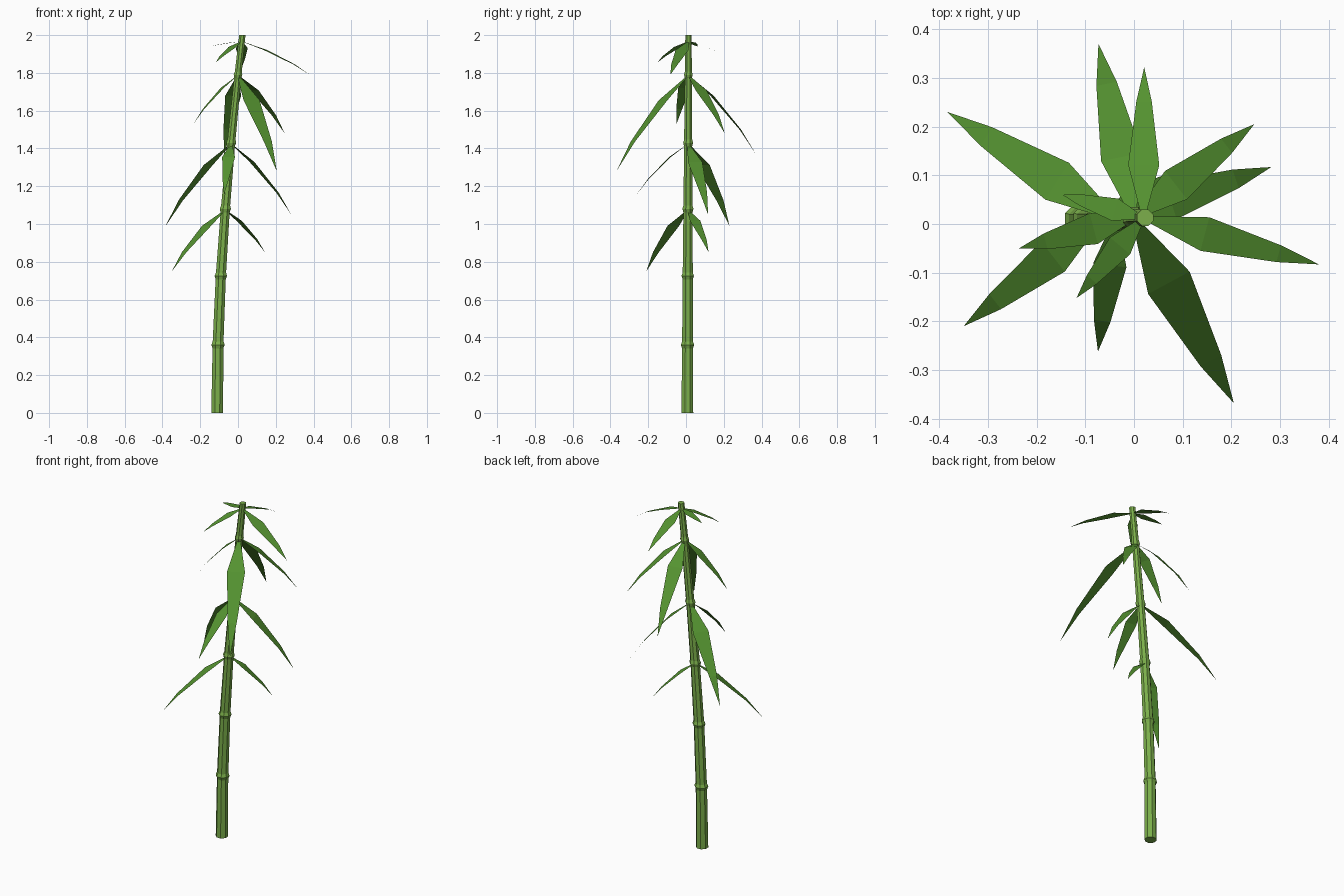
import bpy, math
from mathutils import Vector

if "Cube" in bpy.data.objects:
    bpy.data.objects.remove(bpy.data.objects["Cube"])


def material(name, rgb):
    m = bpy.data.materials.new(name)
    m.diffuse_color = (*rgb, 1)
    m.use_nodes = True
    m.node_tree.nodes["Principled BSDF"].inputs["Base Color"].default_value = m.diffuse_color
    return m


def add_object(name, verts, faces, mat):
    mesh = bpy.data.meshes.new(name)
    mesh.from_pydata(verts, [], faces)
    mesh.materials.append(mat)
    obj = bpy.data.objects.new(name, mesh)
    bpy.context.collection.objects.link(obj)
    return obj


stem_mat = material("stem_green", (0.20, 0.43, 0.07))
leaf_mat = material("leaf_green", (0.09, 0.29, 0.03))

# Gently bending stem axis: (x, z, radius) at base, nodes and tip
SIDES = 8
AXIS = [(-0.110, 0, 0.034), (-0.106, 0.36, 0.031), (-0.091, 0.725, 0.029),
        (-0.067, 1.08, 0.026), (-0.036, 1.43, 0.023), (0.0, 1.79, 0.020),
        (0.023, 2.0, 0.018)]


def axis_point(z):
    for (x0, z0, _), (x1, z1, _) in zip(AXIS, AXIS[1:]):
        if z <= z1:
            return Vector((x0 + (x1 - x0) * (z - z0) / (z1 - z0), 0.007 + 0.003 * z, z))


# Stem: one loft with a swollen ring at every node
rings = []
for i, (x, z, r) in enumerate(AXIS):
    if i in (0, len(AXIS) - 1):
        rings.append((z, r))
    else:
        rings += [(z - 0.018, r), (z, r * 1.23), (z + 0.018, r)]
verts, faces = [], []
for z, r in rings:
    c = axis_point(z)
    for k in range(SIDES):
        a = 2 * math.pi * (k + 0.5) / SIDES
        verts.append(c + Vector((r * math.cos(a), r * math.sin(a), 0)))
for j in range(len(rings) - 1):
    for k in range(SIDES):
        n = (k + 1) % SIDES
        a, b = j * SIDES, (j + 1) * SIDES
        faces.append((a + k, a + n, b + n, b + k))
faces.append(tuple(reversed(range(SIDES))))
faces.append(tuple(range(len(verts) - SIDES, len(verts))))
add_object("stem", verts, faces, stem_mat)

# Leaves: node height -> leaf tips
LEAVES = {
    1.075: [(-0.35, -0.21, 0.75), (0.143, 0.12, 0.85)],
    1.425: [(-0.383, 0.23, 0.99), (0.282, 0.117, 1.05), (-0.074, -0.262, 1.155)],
    1.788: [(-0.073, 0.37, 1.37), (0.247, 0.205, 1.48), (0.205, -0.368, 1.28),
            (-0.236, -0.05, 1.53)],
    1.967: [(0.021, 0.322, 1.83), (0.38, -0.083, 1.79), (-0.118, -0.152, 1.855),
            (-0.147, 0.06, 1.94)],
}


def leaf(name, base, tip):
    d = tip - base
    flat = Vector((d.x, d.y, 0))
    side = Vector((-d.y, d.x, 0)).normalized()
    width = 0.03 + 0.1 * d.length
    pts = []
    # outward fraction, drop fraction, width fraction
    for f, drop, w in ((0, 0, 0.1), (0.35, 0.26, 1), (0.77, 0.69, 0.5)):
        c = base + flat * f + Vector((0, 0, d.z * drop))
        pts += [c - side * width * w / 2, c + side * width * w / 2]
    pts.append(tip)
    add_object(name, pts, [(0, 2, 3, 1), (2, 4, 5, 3), (4, 6, 5)], leaf_mat)


for n, (z, tips) in enumerate(LEAVES.items(), 1):
    for k, tip in enumerate(tips, 1):
        leaf(f"leaf_tier{n}_{k}", axis_point(z), Vector(tip))
